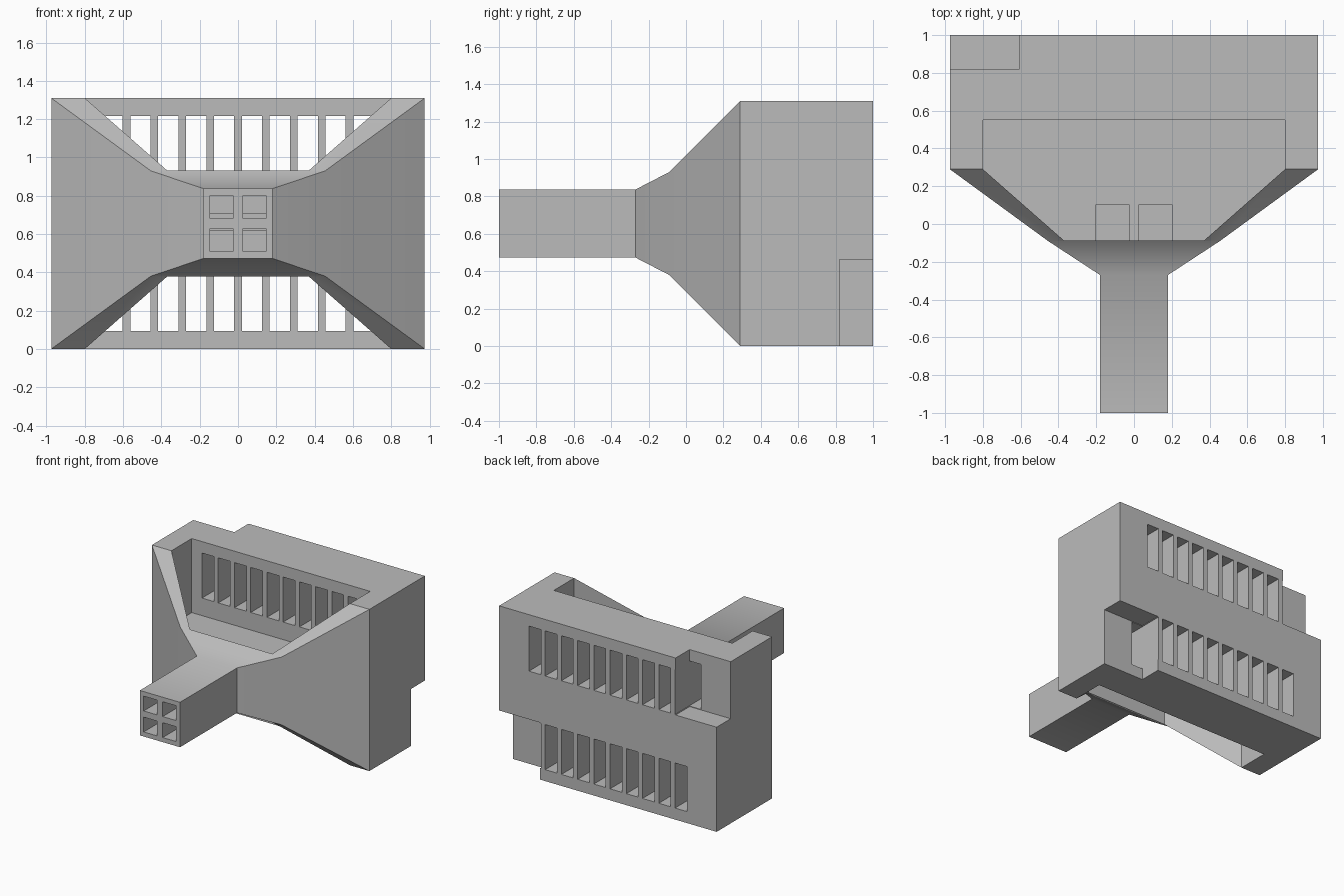
import bpy
import bmesh
import math

cube = bpy.data.objects.get("Cube")
if cube:
    bpy.data.objects.remove(cube, do_unlink=True)

MID = 0.655      # height of the centre axis
TOP = 1.31

grey = bpy.data.materials.new("plain_grey")
grey.use_nodes = True
colour = (0.5, 0.5, 0.5, 1)
grey.diffuse_color = colour
grey.node_tree.nodes["Principled BSDF"].inputs["Base Color"].default_value = colour


def loft(bm, rings):
    """Skin a closed solid through rings of points."""
    loops = [[bm.verts.new(p) for p in ring] for ring in rings]
    for a, b in zip(loops, loops[1:]):
        n = len(a)
        for i in range(n):
            bm.faces.new((a[i], a[(i + 1) % n], b[(i + 1) % n], b[i]))
    bm.faces.new(loops[0])
    bm.faces.new(loops[-1])


def rect(x0, x1, z0, z1, y):
    return [(x0, y, z0), (x1, y, z0), (x1, y, z1), (x0, y, z1)]


def box(bm, x0, x1, y0, y1, z0, z1):
    loft(bm, [rect(x0, x1, z0, z1, y) for y in (y0, y1)])


def finish(bm, name):
    bmesh.ops.recalc_face_normals(bm, faces=bm.faces)
    mesh = bpy.data.meshes.new(name)
    bm.to_mesh(mesh)
    bm.free()
    obj = bpy.data.objects.new(name, mesh)
    bpy.context.collection.objects.link(obj)
    mesh.materials.append(grey)
    return obj


# Outer shell: square neck flaring into a wide box
bm = bmesh.new()
sections = [(-1, 0.18, 0.182), (-0.27, 0.18, 0.182), (-0.09, 0.455, 0.275),
            (0.29, 0.975, MID), (1, 0.975, MID)]
loft(bm, [rect(-w, w, MID - h, MID + h, y) for y, w, h in sections])
body = finish(bm, "duct_body")

cutters = []

# Upper and lower pockets, open to the outside
bm = bmesh.new()
plan = [(-0.37, -0.088), (0.37, -0.088), (0.8, 0.29), (0.8, 0.55), (-0.8, 0.55), (-0.8, 0.29)]
for z0, z1 in ((0.71, TOP + 0.1), (-0.1, 0.615)):
    loft(bm, [[(x, y, z) for x, y in plan] for z in (z0, z1)])
cutters.append(finish(bm, "pocket_cutter"))

# Corner notches at the back, on opposite corners
bm = bmesh.new()
box(bm, -1.1, -0.607, 0.82, 1.1, 0.848, TOP + 0.1)
box(bm, 0.607, 1.1, 0.82, 1.1, -0.1, 0.462)
cutters.append(finish(bm, "notch_cutter"))

# Rows of vent slots through the back wall
bm = bmesh.new()
for i in range(10):
    x = (i - 4.5) * 0.1455
    for z0, z1 in ((0.852, 1.217), (0.093, 0.458)):
        box(bm, x - 0.053, x + 0.053, 0.5, 1.1, z0, z1)
cutters.append(finish(bm, "slot_cutter"))

# Four channels running up the neck into the pockets
bm = bmesh.new()
for side in (-1, 1):
    for z0, z1 in ((0.68, 0.8), (0.51, 0.63)):
        path = [(-1.1, 0.025, 0.145), (-0.27, 0.025, 0.145),
                (-0.1, 0.023, 0.205), (0.1, 0.023, 0.205)]
        loft(bm, [rect(side * a, side * b, z0, z1, y) for y, a, b in path])
cutters.append(finish(bm, "channel_cutter"))

# Carve the body
bpy.ops.object.select_all(action="DESELECT")
bpy.context.view_layer.objects.active = body
body.select_set(True)
for cutter in cutters:
    cutter.hide_render = True
    mod = body.modifiers.new(cutter.name, "BOOLEAN")
    mod.operation = "DIFFERENCE"
    mod.solver = "EXACT"
    mod.object = cutter
    bpy.ops.object.modifier_apply(modifier=mod.name)
    bpy.data.objects.remove(cutter, do_unlink=True)

bpy.ops.object.shade_smooth_by_angle(angle=math.radians(30))
